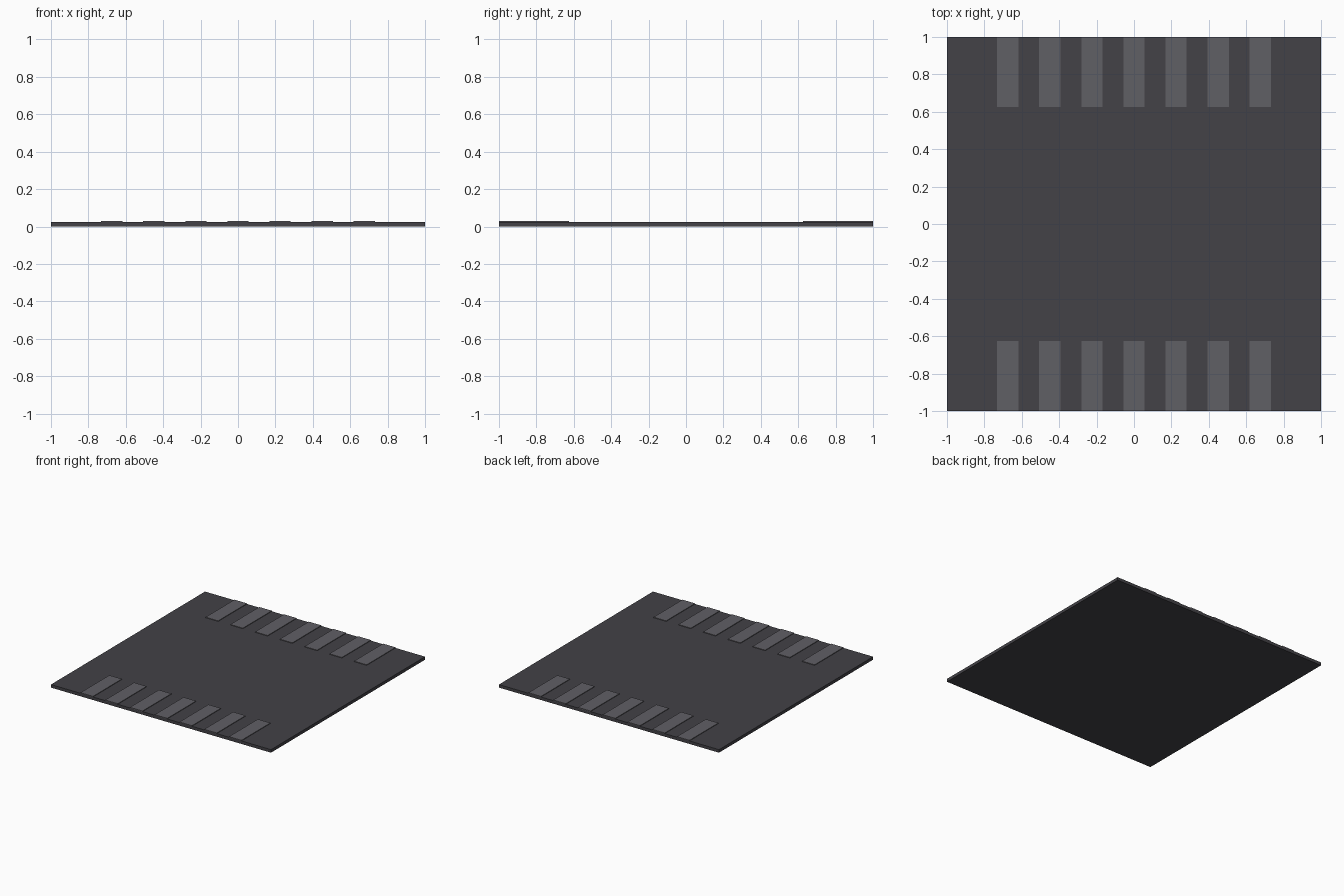
import bpy

if "Cube" in bpy.data.objects:
    bpy.data.objects.remove(bpy.data.objects["Cube"])


def material(name, color):
    mat = bpy.data.materials.new(name)
    mat.diffuse_color = (*color, 1)
    mat.use_nodes = True
    mat.node_tree.nodes["Principled BSDF"].inputs["Base Color"].default_value = mat.diffuse_color
    return mat


def box(name, x, y, z, mat):
    """Box from (min, max) ranges on each axis."""
    bpy.ops.mesh.primitive_cube_add(size=1, location=[sum(r) / 2 for r in (x, y, z)])
    obj = bpy.context.object
    obj.name = name
    obj.scale = [r[1] - r[0] for r in (x, y, z)]
    bpy.ops.object.transform_apply(location=True, rotation=False, scale=True)
    obj.data.materials.append(mat)
    return obj


asphalt = material("asphalt", (0.056, 0.054, 0.063))
paint = material("paint", (0.118, 0.115, 0.13))

SLAB_TOP = 0.025
STRIPE_TOP = 0.03

# Road slab
box("road_slab", (-1, 1), (-1, 1), (0, SLAB_TOP), asphalt)

# Two rows of seven crossing stripes, along the front and back edges
for side, y in (("front", (-1, -0.625)), ("back", (0.625, 1))):
    for i in range(7):
        cx = (i - 3) * 0.225
        box(f"crossing_stripe_{side}_{i + 1}", (cx - 0.057, cx + 0.057), y,
            (SLAB_TOP - 0.005, STRIPE_TOP), paint)
